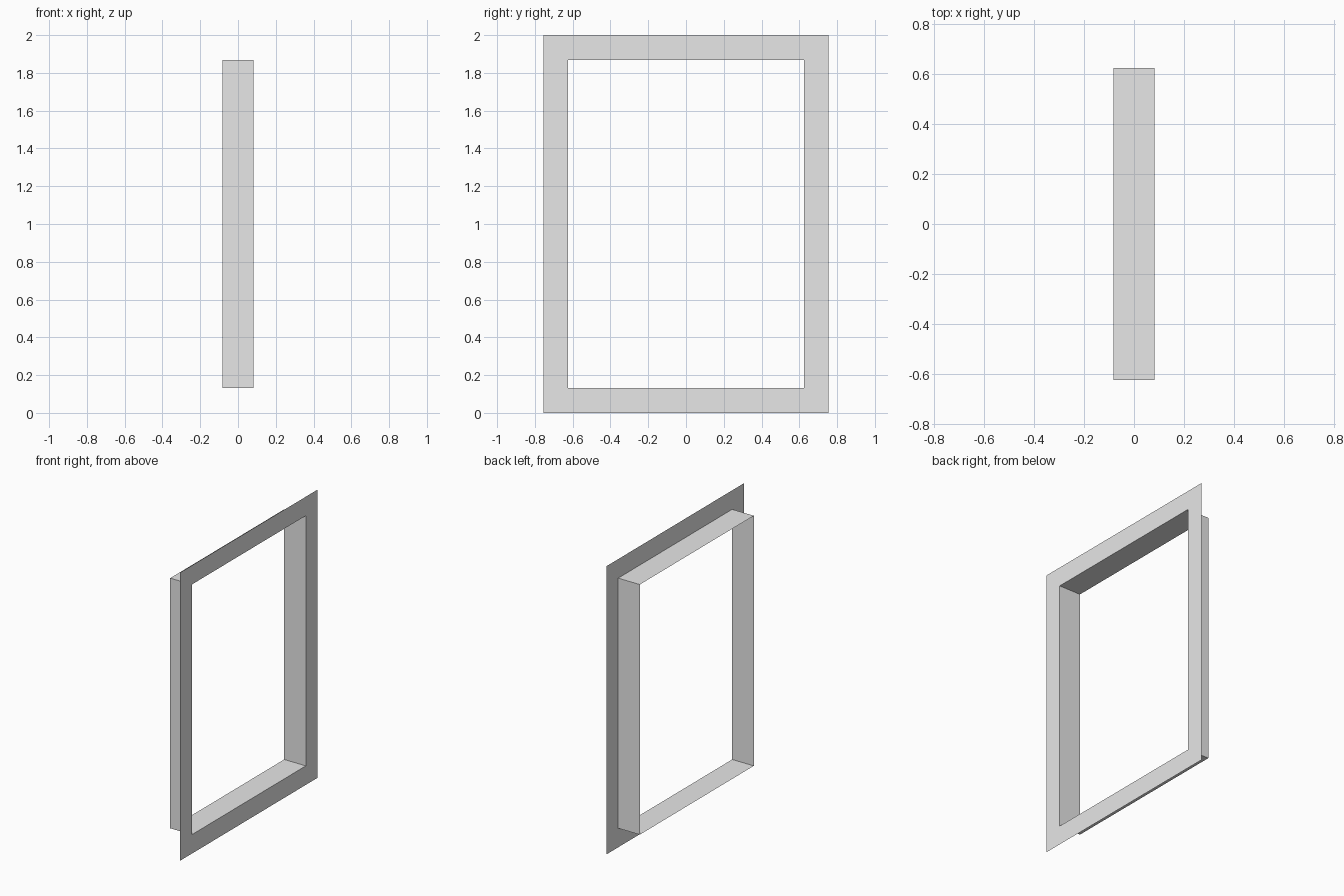
import bpy
import bmesh

cube = bpy.data.objects.get("Cube")
if cube:
    bpy.data.objects.remove(cube, do_unlink=True)

HALF_DEPTH = 0.083              # half the depth of the lining, along x
OUTER = (0.755, 1.0)            # half width and half height of the trim
INNER = (0.625, 0.868)          # half width and half height of the opening
MID_Z = 1.0

grey = bpy.data.materials.new("plain grey")
grey.use_nodes = True
colour = (0.8, 0.8, 0.8, 1.0)
grey.diffuse_color = colour
grey.node_tree.nodes["Principled BSDF"].inputs["Base Color"].default_value = colour


def ring(bm, size, x):
    """Four corners of an upright rectangle at depth x."""
    w, h = size
    return [bm.verts.new((x, sy * w, MID_Z + sz * h))
            for sy, sz in ((-1, -1), (1, -1), (1, 1), (-1, 1))]


def band(name, size_a, x_a, size_b, x_b):
    """Thin sheet joining two rectangular rings."""
    bm = bmesh.new()
    a, b = ring(bm, size_a, x_a), ring(bm, size_b, x_b)
    for i in range(4):
        j = (i + 1) % 4
        bm.faces.new((a[i], a[j], b[j], b[i]))
    mesh = bpy.data.meshes.new(name)
    bm.to_mesh(mesh)
    bm.free()
    mesh.materials.append(grey)
    obj = bpy.data.objects.new(name, mesh)
    bpy.context.collection.objects.link(obj)
    return obj


# Flat trim around the opening, facing +x
band("frame_trim", OUTER, HALF_DEPTH, INNER, HALF_DEPTH)

# Lining that runs back through the wall, facing outward
band("frame_lining", INNER, -HALF_DEPTH, INNER, HALF_DEPTH)
